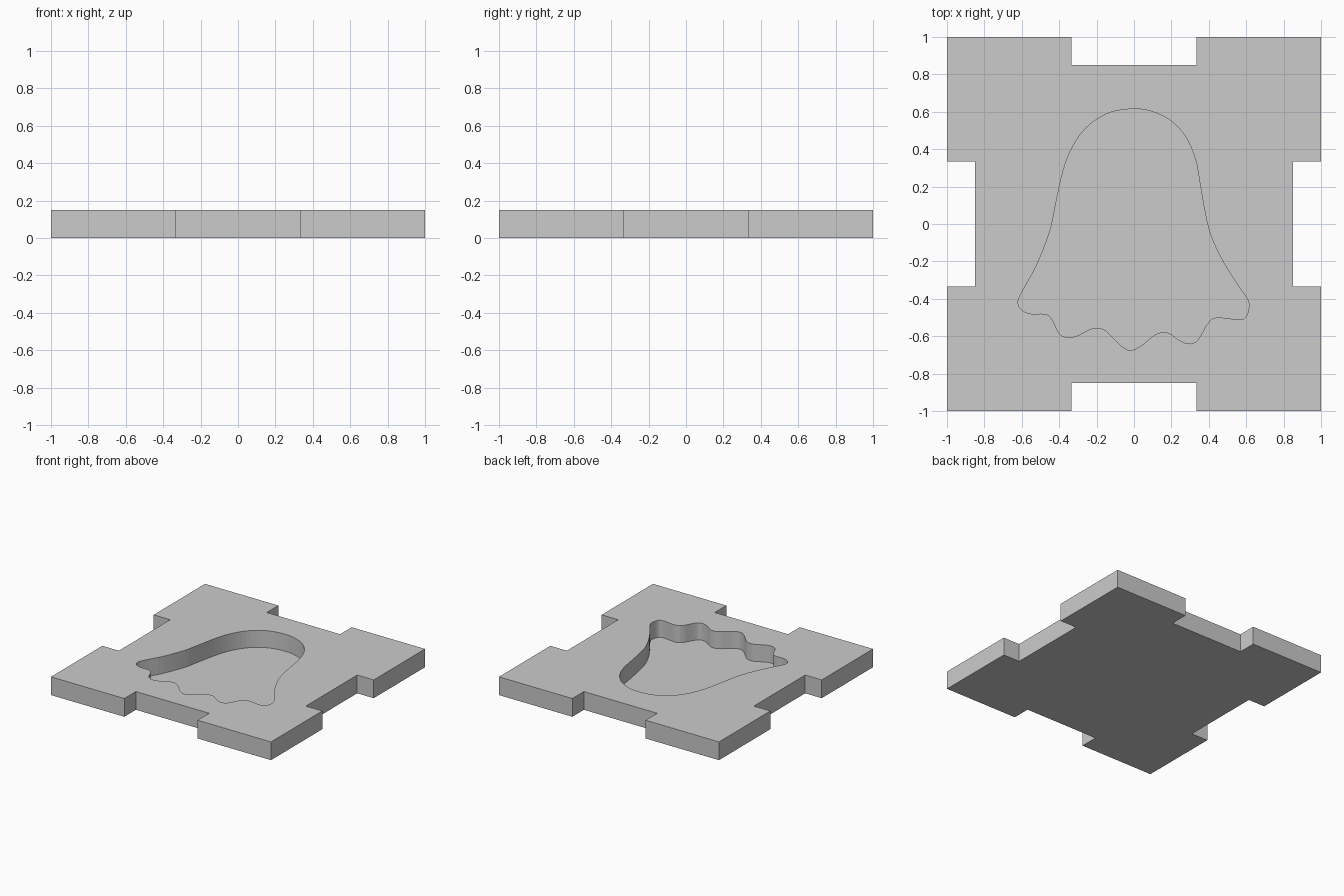
import bpy
import bmesh
from mathutils import Vector

if "Cube" in bpy.data.objects:
    bpy.data.objects.remove(bpy.data.objects["Cube"], do_unlink=True)

THICKNESS = 0.15
FLOOR = 0.01
TAB = 1 / 3
NOTCH = 1 - THICKNESS


def make_material(name, colour):
    mat = bpy.data.materials.new(name)
    mat.use_nodes = True
    mat.diffuse_color = colour
    mat.node_tree.nodes["Principled BSDF"].inputs["Base Color"].default_value = colour
    return mat


def make_prism(name, outline, bottom, top, mat):
    """Extrude a closed outline straight up from bottom to top."""
    bm = bmesh.new()
    base = bm.faces.new([bm.verts.new((p.x, p.y, bottom)) for p in outline])
    extruded = bmesh.ops.extrude_face_region(bm, geom=[base])["geom"]
    moved = [item for item in extruded if isinstance(item, bmesh.types.BMVert)]
    bmesh.ops.translate(bm, verts=moved, vec=(0, 0, top - bottom))
    bmesh.ops.recalc_face_normals(bm, faces=bm.faces)
    mesh = bpy.data.meshes.new(name)
    bm.to_mesh(mesh)
    bm.free()
    mesh.materials.append(mat)
    obj = bpy.data.objects.new(name, mesh)
    bpy.context.collection.objects.link(obj)
    return obj


def smooth_loop(points, steps):
    """Round off a closed loop of control points with a Catmull-Rom spline."""
    result = []
    count = len(points)
    for i in range(count):
        a, b, c, d = (points[(i + k - 1) % count] for k in range(4))
        for step in range(steps):
            t = step / steps
            result.append(0.5 * (2 * b + (c - a) * t
                                 + (2 * a - 5 * b + 4 * c - d) * t ** 2
                                 + (3 * b - a - 3 * c + d) * t ** 3))
    return result


grey = make_material("plain grey", (0.6, 0.6, 0.6, 1))

# Square plate: one notched side, repeated by quarter turns
side = [Vector(p) for p in ((-1, 1), (-TAB, 1), (-TAB, NOTCH), (TAB, NOTCH), (TAB, 1))]
plate_outline = []
for turn in range(4):
    plate_outline += side
    side = [Vector((p.y, -p.x)) for p in side]
plate = make_prism("notched_plate", plate_outline, 0, THICKNESS, grey)

# Bell-shaped pocket with a wavy hem, clockwise from the crown
right_flank = [(0, .615), (.1, .6), (.2, .55), (.28, .46), (.33, .34), (.355, .2),
               (.38, .06), (.41, -.06), (.47, -.19), (.55, -.32), (.61, -.41)]
hem = [(.61, -.47), (.59, -.505), (.55, -.51), (.44, -.5), (.395, -.53), (.36, -.59),
       (.33, -.63), (.29, -.64), (.24, -.62), (.19, -.585), (.145, -.58), (.1, -.6),
       (.04, -.65), (-.02, -.675), (-.07, -.65), (-.12, -.6), (-.16, -.565),
       (-.21, -.555), (-.26, -.575), (-.31, -.6), (-.36, -.605), (-.4, -.585),
       (-.43, -.525), (-.455, -.49), (-.49, -.48), (-.55, -.48), (-.6, -.46)]
left_flank = [(-.62, -.42), (-.6, -.365), (-.52, -.22), (-.45, -.04), (-.42, .1),
              (-.38, .28), (-.33, .41), (-.25, .52), (-.13, .595)]
bell = smooth_loop([Vector(p) for p in right_flank + hem + left_flank], 4)
cutter = make_prism("pocket_cutter", bell, FLOOR, THICKNESS * 2, grey)
cutter.hide_render = True
cutter.hide_set(True)

# Sink the pocket into the plate
pocket = plate.modifiers.new("bell_pocket", "BOOLEAN")
pocket.operation = "DIFFERENCE"
pocket.solver = "EXACT"
pocket.object = cutter
